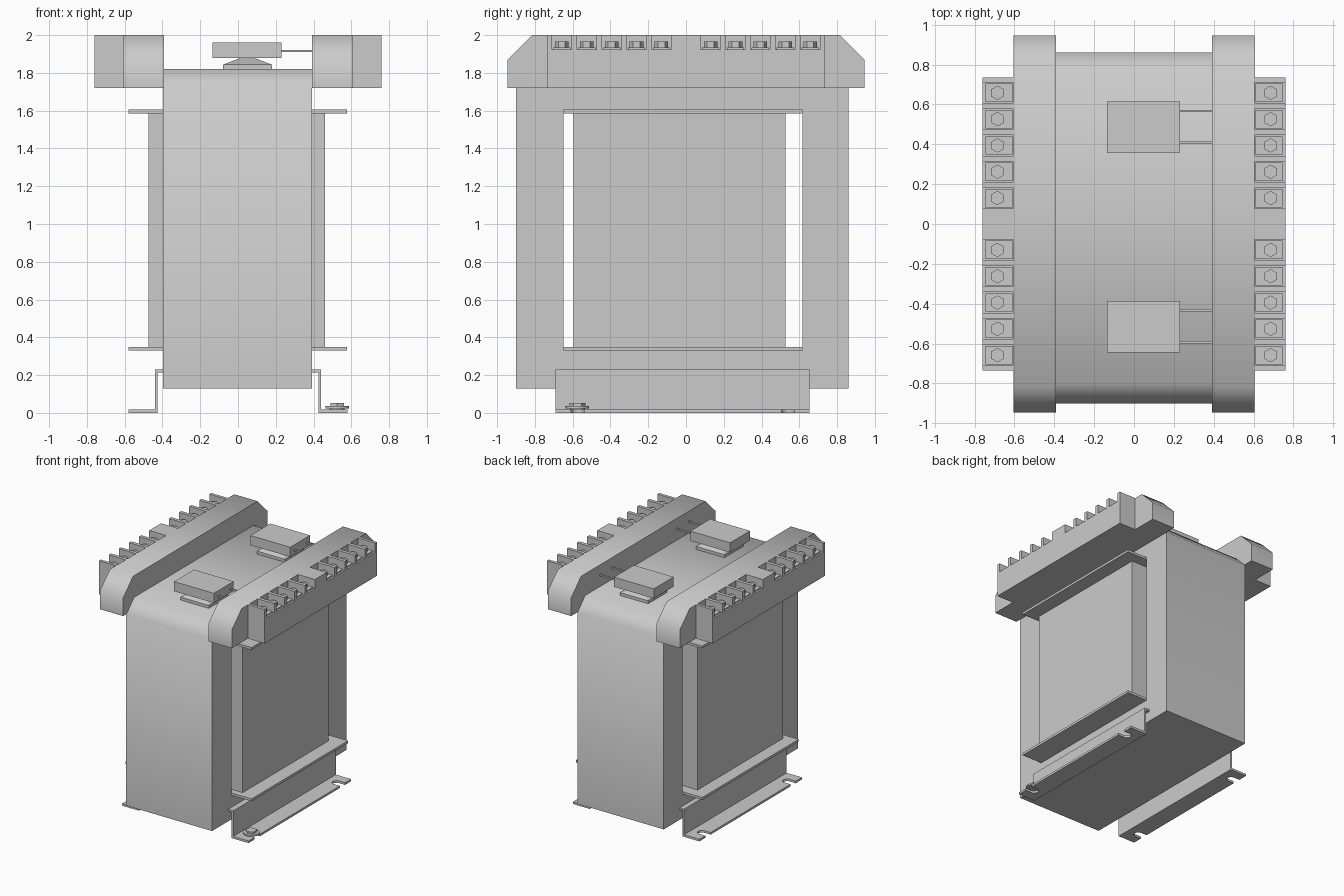
import bpy, bmesh
from math import pi, cos, sin, radians
from mathutils import Matrix

if "Cube" in bpy.data.objects:
    bpy.data.objects.remove(bpy.data.objects["Cube"])


def finish(bm, name, smooth=None):
    bmesh.ops.recalc_face_normals(bm, faces=bm.faces)
    me = bpy.data.meshes.new(name)
    bm.to_mesh(me)
    bm.free()
    ob = bpy.data.objects.new(name, me)
    bpy.context.collection.objects.link(ob)
    if smooth:
        bpy.ops.object.select_all(action='DESELECT')
        ob.select_set(True)
        bpy.context.view_layer.objects.active = ob
        bpy.ops.object.shade_smooth_by_angle(angle=radians(smooth))
    return ob


def add_box(bm, x0, x1, y0, y1, z0, z1):
    m = Matrix.Translation(((x0 + x1) / 2, (y0 + y1) / 2, (z0 + z1) / 2))
    m = m @ Matrix.Diagonal((abs(x1 - x0), abs(y1 - y0), z1 - z0, 1))
    bmesh.ops.create_cube(bm, size=1, matrix=m)


def box(name, *b):
    bm = bmesh.new()
    add_box(bm, *b)
    return finish(bm, name)


def add_cyl(bm, x, y, z0, z1, r, n, r2=None, rot=0):
    m = Matrix.Translation((x, y, (z0 + z1) / 2)) @ Matrix.Rotation(rot, 4, 'Z')
    bmesh.ops.create_cone(bm, cap_ends=True, segments=n, radius1=r,
                          radius2=r if r2 is None else r2, depth=z1 - z0, matrix=m)


def prism(bm, loops, axis, a, b):
    """Extrude an outline (later loops are holes) from a to b along x or z."""
    put = {'x': lambda p, t: (t, p[0], p[1]), 'z': lambda p, t: (p[0], p[1], t)}[axis]
    caps = ([], [])
    for pts in loops:
        lo = [bm.verts.new(put(p, a)) for p in pts]
        hi = [bm.verts.new(put(p, b)) for p in pts]
        for i in range(len(pts)):
            j = (i + 1) % len(pts)
            bm.faces.new((lo[i], lo[j], hi[j], hi[i]))
            caps[0].append(bm.edges.get((lo[i], lo[j])))
            caps[1].append(bm.edges.get((hi[i], hi[j])))
    for edges in caps:
        bmesh.ops.triangle_fill(bm, use_beauty=True, edges=edges)


# laminated core with chamfered top and see-through window
bm = bmesh.new()
outline = [(-.90, .13), (.86, .13), (.86, 1.72), (.76, 1.82), (-.80, 1.82), (-.90, 1.72)]
window = [(-.648, .33), (.616, .33), (.616, 1.605), (-.648, 1.605)]
prism(bm, [outline, window], 'x', -.398, .392)
finish(bm, "core", 50)

# winding and its two flanges
box("coil", -.475, .46, -.595, .526, .345, 1.59)
for name, z in (("lower_flange", .33), ("upper_flange", 1.585)):
    box(name, -.58, .578, -.648, .616, z, z + .02)

slots = (-.575, .54)
centres = [s * (.13 + .132 * k) for s in (-1, 1) for k in range(5)]

for side, s in (("left", -1), ("right", 1)):
    # mounting foot: folded bracket with slots open to the outer edge
    bm = bmesh.new()
    add_box(bm, s * .39, s * .44, -.69, .653, .215, .23)
    add_box(bm, s * .425, s * .44, -.69, .653, .0, .215)
    pts = [(s * .44, .653), (s * .44, -.69), (s * .58, -.69)]
    for y in slots:
        pts.append((s * .58, y - .034))
        for i in range(9):
            t = -pi / 2 + pi * i / 8
            pts.append((s * (.525 - .034 * cos(t)), y + .034 * sin(t)))
        pts.append((s * .58, y + .034))
    pts.append((s * .58, .653))
    prism(bm, [pts], 'z', 0, .018)
    finish(bm, side + "_foot")

    # top clamp rail with chamfered ends
    bm = bmesh.new()
    prism(bm, [[(-.945, 1.72), (.945, 1.72), (.945, 1.87), (.815, 2),
                (-.815, 2), (-.945, 1.87)]], 'x', s * .392, s * .605)
    finish(bm, side + "_rail", 50)

    # terminal block: base, solid middle, dividers between pockets
    a, b = s * .605, s * .76
    bm = bmesh.new()
    add_box(bm, a, b, -.735, .735, 1.72, 1.925)
    edges = [-.735] + [v for c in sorted(centres) for v in (c - .052, c + .052)] + [.735]
    for y0, y1 in zip(edges[::2], edges[1::2]):
        add_box(bm, a, b, y0, y1, 1.925, 2)
    finish(bm, side + "_terminal_block")

    # clamp plates and hexagonal screws
    bm = bmesh.new()
    for y in centres:
        add_box(bm, s * .61, s * .745, y - .046, y + .046, 1.925, 1.935)
        add_cyl(bm, s * .685, y, 1.935, 1.965, .036, 6)
    finish(bm, side + "_terminal_screws")

# grounding bolt on the right foot
bm = bmesh.new()
add_cyl(bm, .525, slots[0], .018, .024, .04, 24)
add_cyl(bm, .525, slots[0], .024, .036, .062, 24)
add_cyl(bm, .525, slots[0], .036, .052, .042, 6)
finish(bm, "ground_bolt", 30)

# two sensor boxes on pyramid plinths, with leads to the right rail
for name, y in (("front", -.515), ("rear", .485)):
    box(name + "_sensor_box", -.135, .23, y - .13, y + .13, 1.88, 1.96)
    bm = bmesh.new()
    add_box(bm, -.08, .18, y - .125, y + .125, 1.82, 1.845)
    add_cyl(bm, .05, y, 1.845, 1.885, .178, 4, .03, pi / 4)
    finish(bm, name + "_sensor_plinth")
    bm = bmesh.new()
    for d in (-.078, .082):
        add_box(bm, .22, .40, y + d - .006, y + d + .006, 1.91, 1.922)
    finish(bm, name + "_sensor_leads")
